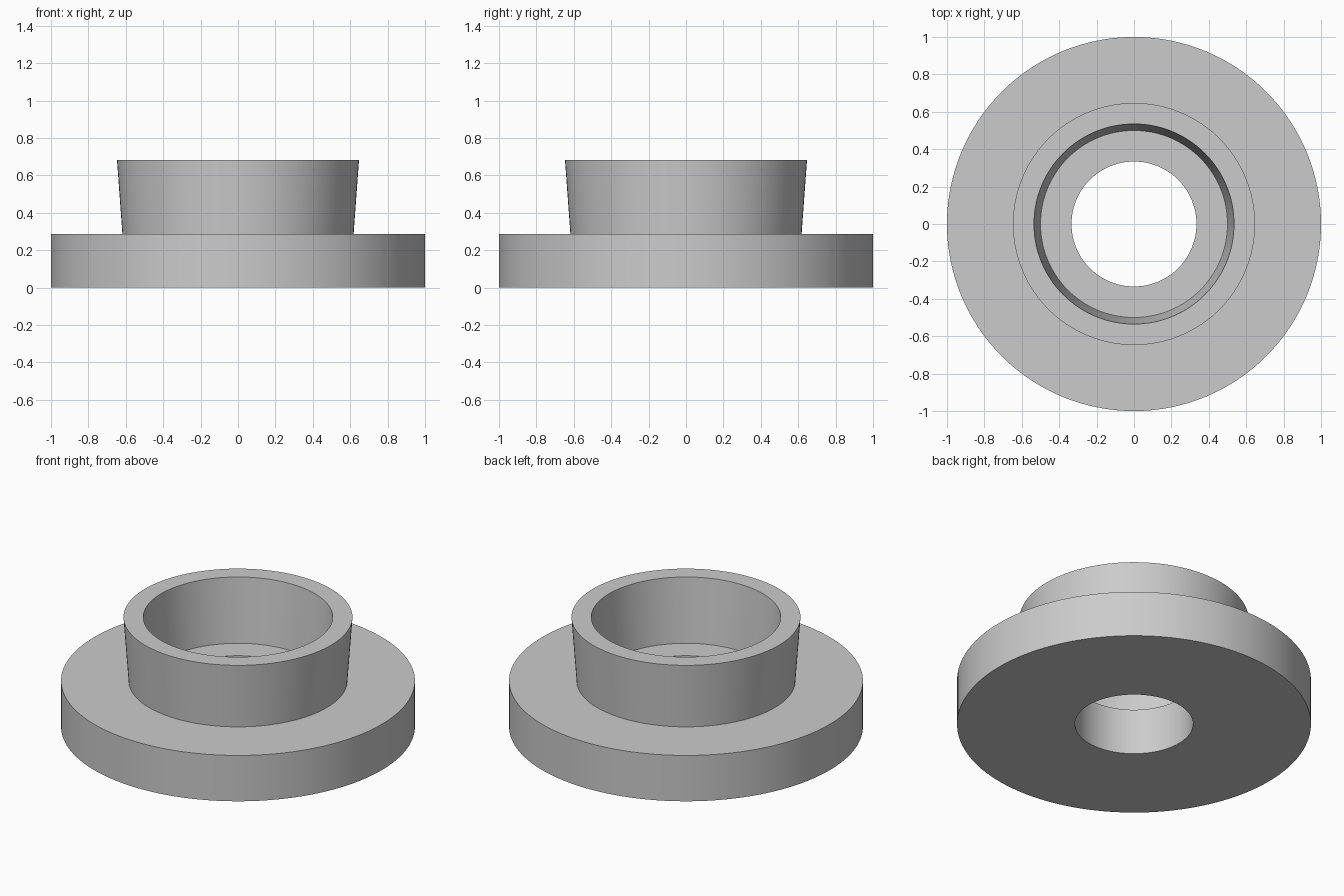
import bpy
import bmesh
import math

if "Cube" in bpy.data.objects:
    bpy.data.objects.remove(bpy.data.objects["Cube"], do_unlink=True)

# Plain grey for the whole part
grey = bpy.data.materials.new("plain grey")
grey.use_nodes = True
colour = (0.6, 0.6, 0.6, 1)
grey.diffuse_color = colour
grey.node_tree.nodes["Principled BSDF"].inputs["Base Color"].default_value = colour

SEGMENTS = 128
HOLE, FLANGE_TOP, COLLAR_TOP = 0.334, 0.286, 0.683


def lathe(name, profile):
    """Revolve a closed (radius, height) profile around z."""
    bm = bmesh.new()
    rings = []
    for i in range(SEGMENTS):
        a = 2 * math.pi * i / SEGMENTS
        rings.append([bm.verts.new((r * math.cos(a), r * math.sin(a), z))
                      for r, z in profile])
    n = len(profile)
    for i, ring in enumerate(rings):
        nxt = rings[(i + 1) % SEGMENTS]
        for j in range(n):
            k = (j + 1) % n
            bm.faces.new((ring[j], nxt[j], nxt[k], ring[k]))
    bmesh.ops.recalc_face_normals(bm, faces=bm.faces)
    mesh = bpy.data.meshes.new(name)
    bm.to_mesh(mesh)
    bm.free()
    mesh.materials.append(grey)
    obj = bpy.data.objects.new(name, mesh)
    bpy.context.collection.objects.link(obj)
    bpy.ops.object.select_all(action='DESELECT')
    obj.select_set(True)
    bpy.context.view_layer.objects.active = obj
    bpy.ops.object.shade_smooth_by_angle(angle=math.radians(30))
    return obj


# Bored flange and flared collar, turned as one solid
lathe("flanged_collar", [
    (HOLE, 0), (1, 0), (1, FLANGE_TOP),
    (0.618, FLANGE_TOP), (0.647, COLLAR_TOP),
    (0.535, COLLAR_TOP), (0.5, FLANGE_TOP), (HOLE, FLANGE_TOP),
])
